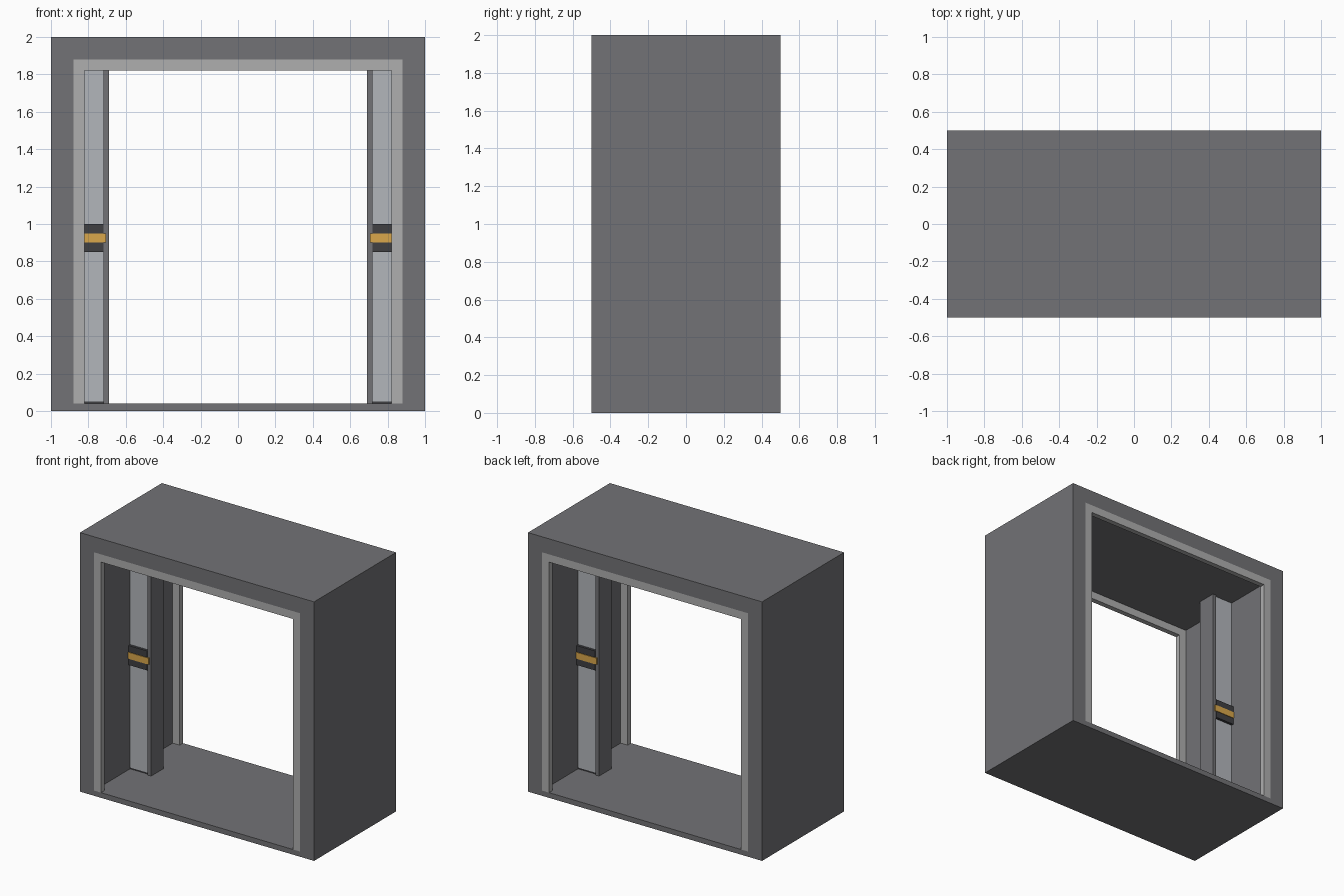
import bpy, bmesh

if "Cube" in bpy.data.objects:
    bpy.data.objects.remove(bpy.data.objects["Cube"])


def material(name, rgb):
    m = bpy.data.materials.new(name)
    m.diffuse_color = (*rgb, 1)
    m.use_nodes = True
    m.node_tree.nodes["Principled BSDF"].inputs["Base Color"].default_value = m.diffuse_color
    return m


FRAME = material("frame_grey", (0.17, 0.17, 0.18))
TRIM = material("trim_grey", (0.43, 0.43, 0.43))
PANEL = material("panel_grey", (0.45, 0.47, 0.50))
DARK = material("dark_grey", (0.05, 0.05, 0.055))
AMBER = material("amber", (0.70, 0.39, 0.07))


def finish(bm, name, mat):
    bmesh.ops.recalc_face_normals(bm, faces=bm.faces[:])
    me = bpy.data.meshes.new(name)
    bm.to_mesh(me)
    bm.free()
    me.materials.append(mat)
    ob = bpy.data.objects.new(name, me)
    bpy.context.collection.objects.link(ob)
    return ob


def box(name, x, y, z, mat):
    """Box from (min, max) ranges on each axis."""
    bm = bmesh.new()
    bmesh.ops.create_cube(bm, size=1)
    for v in bm.verts:
        v.co = [r[0] if c < 0 else r[1] for c, r in zip(v.co, (x, y, z))]
    return finish(bm, name, mat)


def ring(name, outer, inner, y, mat, open_bottom=False):
    """Rectangular frame (half width, bottom, top) extruded along y."""
    def loop(w, b, t):
        return [(-w, b), (-w, t), (w, t), (w, b)]
    bm = bmesh.new()
    o = [bm.verts.new((px, y[0], pz)) for px, pz in loop(*outer)]
    i = [bm.verts.new((px, y[0], pz)) for px, pz in loop(*inner)]
    for k in range(3 if open_bottom else 4):
        n = (k + 1) % 4
        bm.faces.new((o[k], o[n], i[n], i[k]))
    res = bmesh.ops.extrude_face_region(bm, geom=bm.faces[:], use_keep_orig=True)
    for g in res["geom"]:
        if isinstance(g, bmesh.types.BMVert):
            g.co.y = y[1]
    return finish(bm, name, mat)


# Outer shell of the passage
ring("outer_frame", (1, 0, 2), (0.88, 0.04, 1.88), (-0.5, 0.5), FRAME)

# Flush trim around both openings
for side, y in (("front", (-0.5, -0.46)), ("back", (0.46, 0.5))):
    ring(side + "_trim", (0.88, 0.04, 1.88), (0.82, 0.04, 1.82), y, TRIM, True)

# Retracted sliding doors: panel, kick strip, edge bar and warning band
parts = [
    ("door_panel", (-0.88, -0.72), 0.06, (0.05, 1.88), PANEL),
    ("door_kick_strip", (-0.88, -0.72), 0.06, (0.04, 0.05), DARK),
    ("door_edge_bar", (-0.72, -0.69), 0.075, (0.04, 1.88), FRAME),
    ("door_band", (-0.88, -0.72), 0.08, (0.85, 1.0), DARK),
    ("door_stripe", (-0.88, -0.705), 0.085, (0.90, 0.95), AMBER),
]
for name, x, depth, z, mat in parts:
    for side, xr in (("left", x), ("right", (-x[1], -x[0]))):
        box(f"{side}_{name}", xr, (-depth, depth), z, mat)
